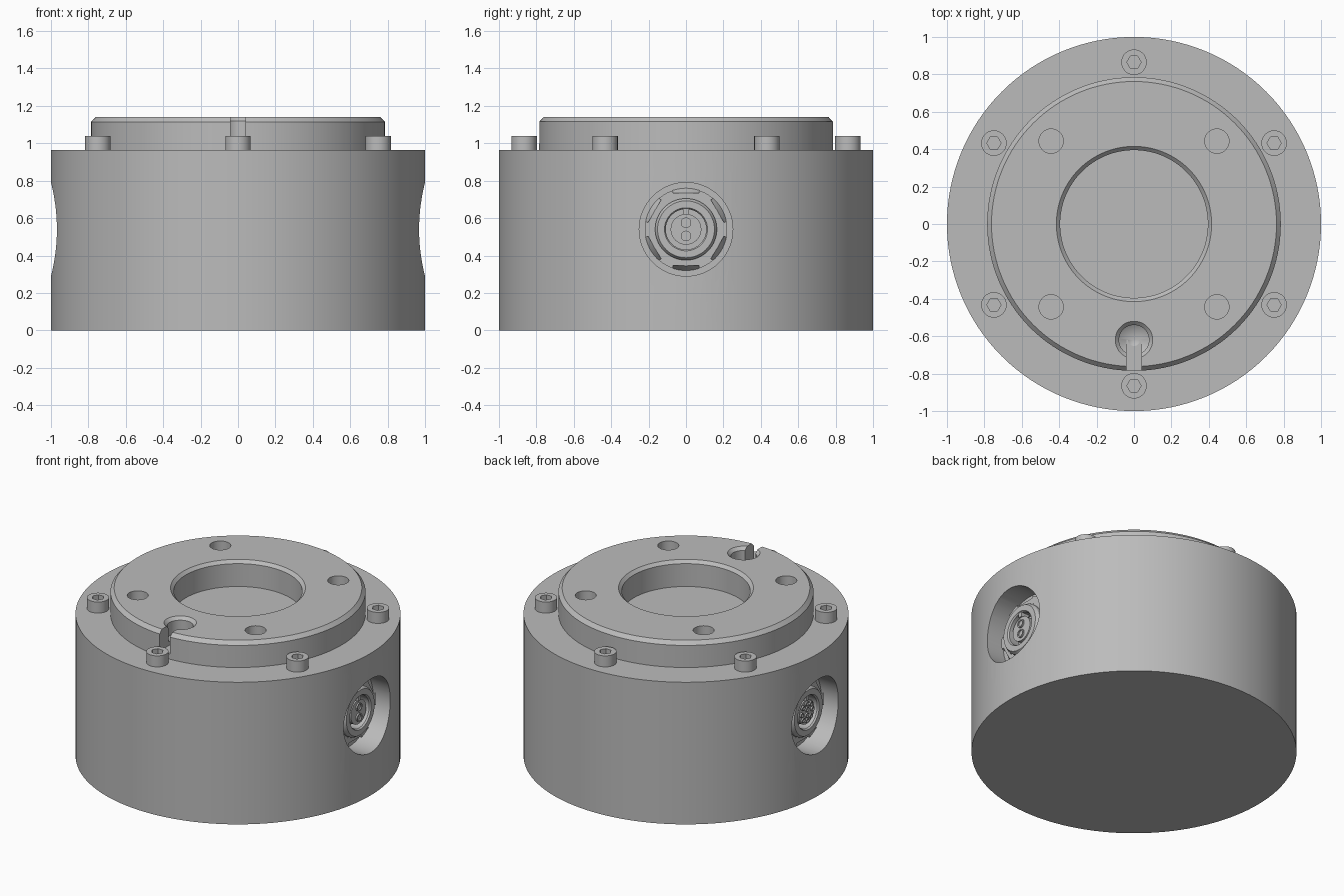
import bpy, bmesh, math
from mathutils import Matrix, Vector

if "Cube" in bpy.data.objects:
    bpy.data.objects.remove(bpy.data.objects["Cube"], do_unlink=True)

metal = bpy.data.materials.new("grey metal")
metal.use_nodes = True
COLOR = (0.5, 0.5, 0.5, 1)
metal.diffuse_color = COLOR
metal.node_tree.nodes["Principled BSDF"].inputs["Base Color"].default_value = COLOR


def finish(name, bm, matrix=Matrix()):
    bmesh.ops.remove_doubles(bm, verts=bm.verts, dist=1e-5)
    bmesh.ops.recalc_face_normals(bm, faces=bm.faces)
    mesh = bpy.data.meshes.new(name)
    bm.to_mesh(mesh)
    bm.free()
    mesh.transform(matrix)
    mesh.materials.append(metal)
    obj = bpy.data.objects.new(name, mesh)
    bpy.context.collection.objects.link(obj)
    return obj


def lathe(name, profile, matrix=Matrix(), sides=64, closed=False):
    """Turn (radius, height) points around z; end points on the axis become caps."""
    bm = bmesh.new()
    pts = list(profile) + ([profile[0]] if closed else [])
    rings = []
    for r, h in pts:
        if r == 0:
            rings.append([bm.verts.new((0, 0, h))])
        else:
            rings.append([bm.verts.new((r * math.cos(a), r * math.sin(a), h))
                          for a in (math.tau * i / sides for i in range(sides))])
    for low, high in zip(rings, rings[1:]):
        if len(low) == 1 or len(high) == 1:
            bm.faces.new(high if len(low) == 1 else low) if abs(low[0].co.z - high[0].co.z) < 1e-6 else \
                cone(bm, low, high)
            continue
        for i in range(sides):
            j = (i + 1) % sides
            bm.faces.new((low[i], low[j], high[j], high[i]))
    loose = [v for v in bm.verts if not v.link_faces]
    bmesh.ops.delete(bm, geom=loose, context="VERTS")
    return finish(name, bm, matrix)


def cone(bm, low, high):
    tip, ring = (low[0], high) if len(low) == 1 else (high[0], low)
    for i in range(len(ring)):
        bm.faces.new((tip, ring[i], ring[(i + 1) % len(ring)]))


def rod(name, r, z0, z1, matrix=Matrix(), sides=48):
    return lathe(name, [(0, z0), (r, z0), (r, z1), (0, z1)], matrix, sides)


def box(name, size, matrix):
    bm = bmesh.new()
    bmesh.ops.create_cube(bm, size=1, matrix=Matrix.Diagonal((*size, 1)))
    return finish(name, bm, matrix)


def cut(target, cutters):
    for c in cutters:
        mod = target.modifiers.new("cut", "BOOLEAN")
        mod.operation, mod.solver, mod.object = "DIFFERENCE", "EXACT", c
    bpy.context.view_layer.update()
    graph = bpy.context.evaluated_depsgraph_get()
    mesh = bpy.data.meshes.new_from_object(target.evaluated_get(graph))
    target.modifiers.clear()
    target.data = mesh
    for c in cutters:
        bpy.data.objects.remove(c, do_unlink=True)


def at(x, y, z):
    return Matrix.Translation((x, y, z))


# Main drum with a round pocket on each side
BODY_TOP, PORT_Z, FLOOR, TOP = 0.965, 0.54, 0.84, 1.14
body = rod("body", 1, 0, BODY_TOP, sides=128)
sides = {"left": at(0, 0, PORT_Z) @ Matrix.Rotation(math.pi / 2, 4, "Y"),
         "right": at(0, 0, PORT_Z) @ Matrix.Rotation(-math.pi / 2, 4, "Y")}
cut(body, [rod("pocket_cutter", 0.25, FLOOR, 1.2, m, 64) for m in sides.values()])

# Raised mounting ring with chamfered edges
plate = lathe("mounting_ring", [(0.395, BODY_TOP), (0.785, BODY_TOP), (0.785, TOP - 0.025),
                                (0.762, TOP), (0.415, TOP), (0.395, TOP - 0.02)],
              sides=128, closed=True)
holes = [rod("hole_cutter", 0.065, 0.9, 1.2, at(x, y, 0))
         for x in (-0.443, 0.443) for y in (-0.443, 0.443)]
dowel = lathe("dowel_cutter", [(0, 0.98), (0.08, 1.03), (0.08, TOP - 0.02),
                               (0.1, TOP), (0.1, 1.2), (0, 1.2)], at(0, -0.62, 0))
slot = box("slot_cutter", (0.078, 0.25, 0.3), at(0, -0.745, 1.15))
cut(plate, holes + [dowel, slot])

# Socket head screws around the rim
for k in range(6):
    a = math.radians(30 + 60 * k)
    m = at(0.865 * math.cos(a), 0.865 * math.sin(a), 0)
    screw = rod(f"screw_{k + 1}", 0.068, BODY_TOP, 1.04, m)
    cut(screw, [rod("hex_cutter", 0.038, 1.0, 1.1, m, 6)])

# Side connectors: local z points outwards, local x is vertical
for side, m in sides.items():
    lathe(f"{side}_nut_core", [(0.16, FLOOR), (0.22, FLOOR), (0.195, 0.878), (0.16, 0.878)],
          m, closed=True)
    nut = lathe(f"{side}_nut", [(0.172, FLOOR), (0.22, FLOOR), (0.22, 0.88), (0.172, 0.88)],
                m, closed=True)
    cut(nut, [box("slot_cutter", (0.06, 0.14, 0.2),
                  m @ Matrix.Rotation(math.radians(60 * k), 4, "Z") @ at(0.224, 0, 0.87))
              for k in range(6)])
    lathe(f"{side}_barrel", [(0.165, FLOOR), (0.165, 0.9), (0.152, 0.92),
                             (0.115, 0.92), (0.108, 0.91), (0.108, FLOOR)], m, closed=True)
    rod(f"{side}_insert", 0.082, FLOOR, 0.905, m)
    up = -1 if side == "left" else 1
    box(f"{side}_key", (0.04, 0.03, 0.06), m @ at(up * 0.1, 0, 0.885))
    # Contacts: two large ones on one side, a cluster on the other
    if side == "left":
        spots, r = [(-0.035, 0), (0.035, 0)], 0.028
    else:
        spots = [(0.058 * math.cos(math.tau * k / 8), 0.058 * math.sin(math.tau * k / 8))
                 for k in range(8)] + [(-0.02, 0), (0.02, 0)]
        r = 0.016
    for k, (x, y) in enumerate(spots):
        lathe(f"{side}_contact_{k + 1}", [(r, 0.9), (r, 0.915), (r * 0.7, 0.915),
                                          (r * 0.7, 0.907), (0, 0.907)], m @ at(x, y, 0), 20)

# Smooth round walls, keep edges crisp
bpy.ops.object.select_all(action="DESELECT")
for obj in bpy.context.collection.objects:
    if obj.type == "MESH":
        obj.select_set(True)
        bpy.context.view_layer.objects.active = obj
bpy.ops.object.shade_smooth_by_angle(angle=math.radians(30))
